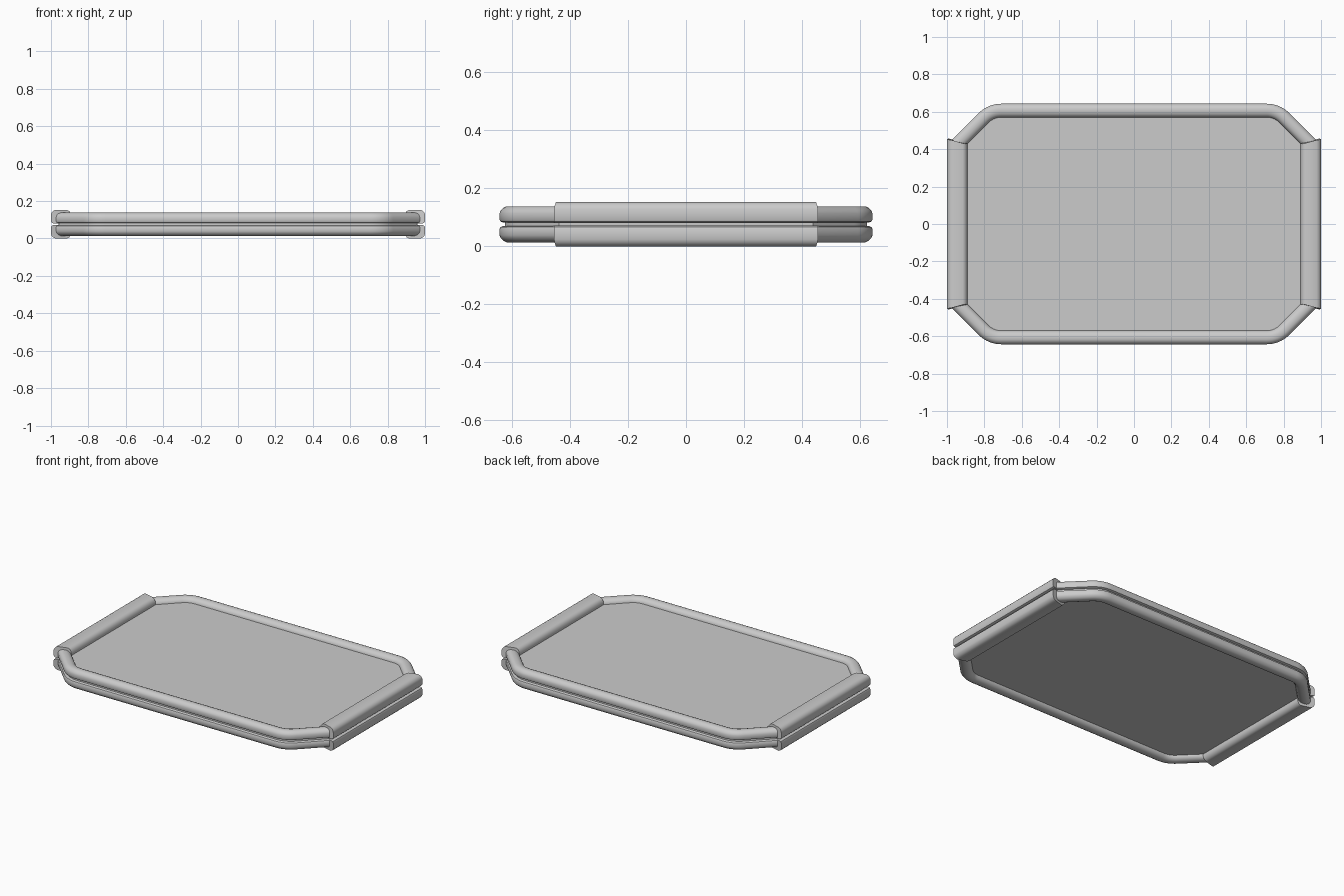
import bpy, bmesh, math

cube = bpy.data.objects.get("Cube")
if cube:
    bpy.data.objects.remove(cube, do_unlink=True)

MID = 0.0765      # height of the seam between the two halves
PANEL = 0.034     # panel height above or below the seam

grey = bpy.data.materials.new("plain grey")
grey.use_nodes = True
grey.diffuse_color = (0.6, 0.6, 0.6, 1)
grey.node_tree.nodes["Principled BSDF"].inputs["Base Color"].default_value = (0.6, 0.6, 0.6, 1)


def finish(name, bm):
    bmesh.ops.recalc_face_normals(bm, faces=bm.faces)
    mesh = bpy.data.meshes.new(name)
    bm.to_mesh(mesh)
    bm.free()
    ob = bpy.data.objects.new(name, mesh)
    bpy.context.collection.objects.link(ob)
    mesh.materials.append(grey)
    bpy.ops.object.select_all(action="DESELECT")
    ob.select_set(True)
    bpy.context.view_layer.objects.active = ob
    bpy.ops.object.shade_smooth_by_angle(angle=math.radians(35))
    return ob


def loft(name, rings):
    """Skin a row of closed rings and cap both ends."""
    bm = bmesh.new()
    loops = [[bm.verts.new(p) for p in ring] for ring in rings]
    n = len(loops[0])
    for a, b in zip(loops, loops[1:]):
        for i in range(n):
            j = (i + 1) % n
            bm.faces.new((a[i], a[j], b[j], b[i]))
    bm.faces.new(loops[0])
    bm.faces.new(loops[-1])
    return finish(name, bm)


def rim_path():
    """Outer edge of the back rim as (x, y, normal angle), left to right."""
    right = []
    for k in range(9):
        a = math.radians(90 - 45 * k / 8)
        right.append((0.71 + 0.17 * math.cos(a), 0.473 + 0.17 * math.sin(a), a))
    right.append((0.972, 0.451, math.radians(45)))
    return [(-x, y, math.pi - a) for x, y, a in reversed(right)] + right


def inset(path, d):
    return [(x - d * math.cos(a), y - d * math.sin(a)) for x, y, a in path]


# Cross-sections: inward distance and height above the seam
RIM = [(0.012, 0.006), (0.003, 0.010), (0, 0.016), (0, 0.038), (0.004, 0.047),
       (0.012, 0.056), (0.024, 0.062), (0.044, 0.062), (0.058, 0.057),
       (0.068, 0.048), (0.073, 0.036), (0.073, 0.006)]
GRIP = [(0.012, 0.005), (0.003, 0.009), (0, 0.016), (0, 0.052), (0.004, 0.062),
        (0.012, 0.071), (0.024, 0.0765), (0.084, 0.0765), (0.097, 0.071),
        (0.106, 0.060), (0.110, 0.046), (0.110, 0.005)]


def grip_end(d, h):
    """Mitred end of a grip, eased in near the top edge."""
    y = 0.455 + 0.13 * d if d < 0.037 else 0.46 - 0.41 * (d - 0.037)
    return y - max(0, h - 0.058) * 0.5


path = rim_path()
for half, up in (("upper", 1), ("lower", -1)):
    for place, side in (("back", 1), ("front", -1)):
        sections = [inset(path, d) for d, h in RIM]
        loft(f"{half}_{place}_rim",
             [[(s[i][0], side * s[i][1], MID + up * h) for s, (d, h) in zip(sections, RIM)]
              for i in range(len(path))])
    for place, side in (("left", 1), ("right", -1)):
        loft(f"{half}_{place}_grip",
             [[(side * (1 - d), end * grip_end(d, h), MID + up * h) for d, h in GRIP]
              for end in (-1, 1)])


def slab(name, d, x_max, half_height):
    """Flat plate following the inside of the rim."""
    edge = [(max(-x_max, min(x_max, x)), y) for x, y in inset(path, d)]
    outline = edge + [(-x, -y) for x, y in edge]
    return loft(name, [[(x, y, MID + s * half_height) for x, y in outline] for s in (-1, 1)])


slab("panels", 0.065, 0.93, PANEL)
slab("seam_filler", 0.018, 0.982, 0.012)
